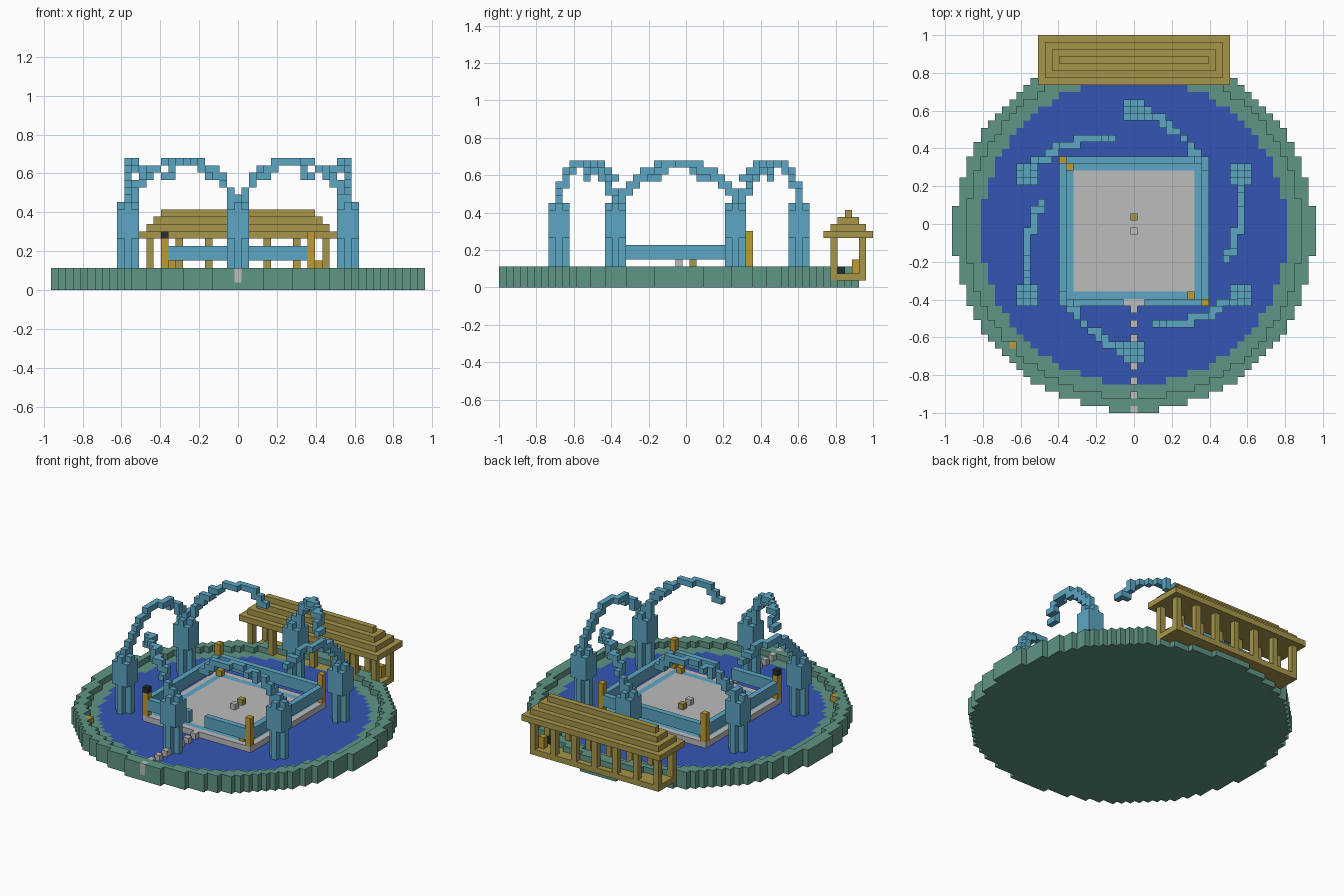
import bpy, bmesh, math
from mathutils import Vector

cube = bpy.data.objects.get("Cube")
if cube:
    bpy.data.objects.remove(cube, do_unlink=True)

V = 2 / 53          # block size
CY = -1             # row of the basin centre


def material(name, r, g, b):
    lin = [((c / 255 + 0.055) / 1.055) ** 2.4 for c in (r, g, b)] + [1]
    m = bpy.data.materials.new(name)
    m.use_nodes = True
    m.diffuse_color = lin
    m.node_tree.nodes["Principled BSDF"].inputs["Base Color"].default_value = lin
    return m


GREEN = material("rim green", 96, 149, 134)
WATER = material("pool blue", 52, 86, 180)
SPRAY = material("spray blue", 92, 166, 196)
WOOD = material("wood ochre", 167, 150, 74)
STONE = material("pale stone", 188, 188, 188)
LAMP = material("lamp orange", 190, 155, 50)
BLACK = material("black", 38, 44, 48)

AXES = [Vector(d) for d in ((1, 0, 0), (-1, 0, 0), (0, 1, 0), (0, -1, 0), (0, 0, 1), (0, 0, -1))]


def blocks(name, cells, mats, rule=None):
    """Join unit blocks into one skin; rule(cell, direction) picks the material slot."""
    cells = set(cells)
    bm = bmesh.new()
    for c in sorted(cells):
        mid = Vector((c[0], c[1], c[2] + 0.5))
        for d in AXES:
            if tuple(int(a + b) for a, b in zip(c, d)) in cells:
                continue
            u = Vector((d.y, d.z, d.x))
            w = d.cross(u)
            corners = [mid + (d + u * s + w * t) / 2 for s, t in ((-1, -1), (1, -1), (1, 1), (-1, 1))]
            f = bm.faces.new([bm.verts.new(p * V) for p in corners])
            if rule:
                f.material_index = rule(c, d)
    bmesh.ops.remove_doubles(bm, verts=bm.verts, dist=V / 100)
    me = bpy.data.meshes.new(name)
    bm.to_mesh(me)
    bm.free()
    for m in mats:
        me.materials.append(m)
    ob = bpy.data.objects.new(name, me)
    bpy.context.scene.collection.objects.link(ob)
    return ob


def box(x0, x1, y0, y1, z0, z1):
    return {(x, y, z) for x in range(x0, x1 + 1) for y in range(y0, y1 + 1) for z in range(z0, z1 + 1)}


def radius(c):
    return math.hypot(c[0], c[1] - CY)


# Pavilion: floor, two rows of posts and a stepped roof
floor = box(-12, 12, 21, 25, 1, 1)
posts = set()
for x in range(-12, 13, 4):
    for y in (21, 25):
        posts |= box(x, x, y, y, 2, 6)
blocks("pavilion_floor", floor, [WOOD])
blocks("pavilion_posts", posts, [WOOD])
roof = set()
for n in range(4):
    roof |= box(n - 13, 13 - n, 20 + n, 26 - n, 7 + n, 7 + n)
blocks("pavilion_roof", roof, [WOOD])
blocks("pavilion_lamp", box(11, 11, 24, 24, 2, 3), [LAMP])
blocks("pavilion_seat", box(11, 11, 22, 22, 2, 2), [BLACK])

# Stepping stones from the rim to the stage
gate_stone = box(0, 0, -26, -26, 1, 2)
stones = set(gate_stone)
for y in range(-24, -11, 2):
    if y != -18:
        stones |= box(0, 0, y, y, 2, 2)
blocks("stepping_stones", stones, [STONE])

# Round basin with a raised outer wall and painted water
basin = {c for c in box(-25, 25, -26, 24, 0, 2)
         if radius(c) < 25.25 and (c[2] < 2 or radius(c) > 23.5)}
basin -= floor | posts | gate_stone
blocks("basin", basin, [GREEN, WATER],
       lambda c, d: int(d.z > 0 and c[2] == 1 and radius(c) < 21.5))

# Small lamps along the inside of the wall
def wall_lamps(name, angles, mat):
    cells = {(round(23.4 * math.cos(math.radians(a))), round(23.4 * math.sin(math.radians(a))) + CY, 2)
             for a in angles}
    blocks(name, cells, [mat])


wall_lamps("dark_wall_lamps", (15, 152, 194, 292, 327), BLACK)
wall_lamps("orange_wall_lamps", (223, 255), LAMP)

# Square stage with an inlaid stripe
def ring(c):
    return max(abs(c[0]), abs(c[1] - CY))


blocks("stage", box(-10, 10, -11, 9, 2, 2), [STONE, SPRAY],
       lambda c, d: int(d.z > 0 and ring(c) == 9))
blocks("stage_cube_stone", box(0, 0, -1, -1, 3, 3), [STONE])
blocks("stage_cube_wood", box(0, 0, 1, 1, 3, 3), [WOOD])
blocks("corner_cube_back", box(-9, -9, 8, 8, 3, 3), [LAMP])
blocks("corner_cube_front", box(8, 8, -10, -10, 3, 3), [LAMP])

# Raised rails between corner posts, open at the entrance
rails = {c for c in box(-10, 10, -11, 9, 4, 5) if ring(c) == 10
         and not (abs(c[0]) == 10 and abs(c[1] - CY) == 10)
         and not (abs(c[0]) <= 1 and c[1] == -11)}
blocks("stage_rails", rails, [SPRAY])
for x in (-10, 10):
    for y in (-11, 9):
        dark = x < 0 and y < 0
        blocks("corner_post", box(x, x, y, y, 3, 7), [LAMP, BLACK],
               lambda c, d: int(dark and c[2] == 7))

# Six fountains, each a clustered column with a jet arching round the pool
for n in range(6):
    start = math.radians(30 + 60 * n)
    bx, by = round(17 * math.cos(start)), round(17 * math.sin(start)) + CY
    column = box(bx - 1, bx + 1, by, by, 2, 11) | box(bx, bx, by - 1, by + 1, 2, 11)
    column |= box(bx - 1, bx + 1, by - 1, by + 1, 7, 10)
    jet = set()
    for s in range(201):
        t = s / 200
        a = start - math.radians(47) * t
        r = 17 - 3.7 * t
        jet.add((round(r * math.cos(a)), round(r * math.sin(a)) + CY,
                 round(17.3 - 16 * (t - 0.6) ** 2)))
    blocks("fountain", column | jet, [SPRAY])
